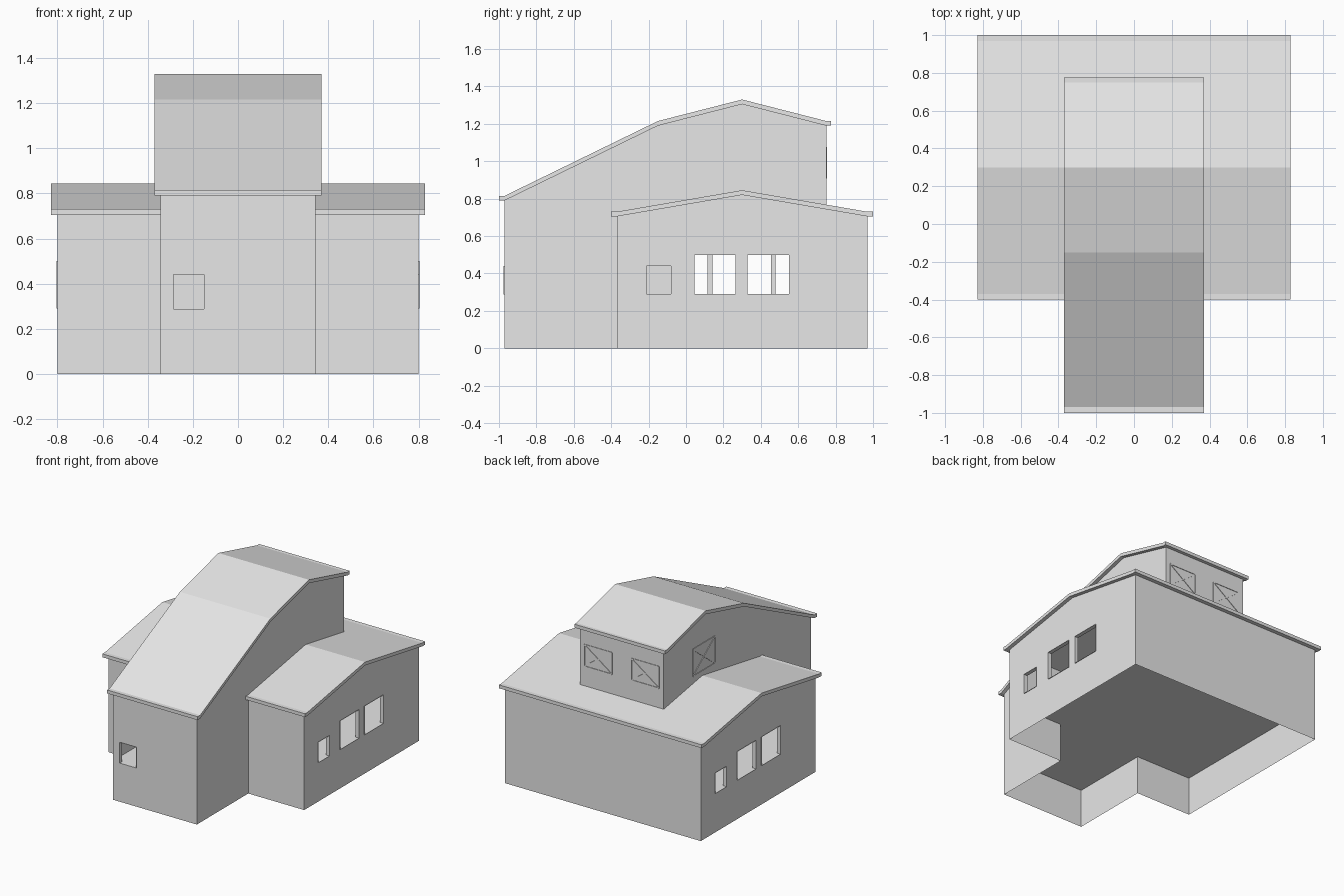
import bpy, bmesh
from mathutils import Vector

if "Cube" in bpy.data.objects:
    bpy.data.objects.remove(bpy.data.objects["Cube"])

mat = bpy.data.materials.new("light grey")
mat.diffuse_color = (0.8, 0.8, 0.8, 1)
mat.use_nodes = True
mat.node_tree.nodes["Principled BSDF"].inputs["Base Color"].default_value = mat.diffuse_color


def finish(bm, name):
    me = bpy.data.meshes.new(name)
    bm.to_mesh(me)
    bm.free()
    me.materials.append(mat)
    ob = bpy.data.objects.new(name, me)
    bpy.context.collection.objects.link(ob)
    return ob


def place(axis, off, a, b):
    """Point on a plane: axis x -> (off, a, b), y -> (a, off, b), z -> (a, b, off)."""
    return Vector({'x': (off, a, b), 'y': (a, off, b), 'z': (a, b, off)}[axis])


def panel(name, axis, off, pts, out, holes=()):
    """Flat wall with rectangular openings (a0, a1, z0, z1)."""
    bm = bmesh.new()
    f = bm.faces.new([bm.verts.new(place(axis, off, a, b)) for a, b in pts])
    f.normal_update()
    if f.normal.dot(place(axis, out, 0, 0)) < 0:
        f.normal_flip()
    na, nb = place(axis, 0, 1, 0), place(axis, 0, 0, 1)
    for a0, a1, z0, z1 in holes:
        for n, v in ((na, a0), (na, a1), (nb, z0), (nb, z1)):
            bmesh.ops.bisect_plane(bm, geom=bm.verts[:] + bm.edges[:] + bm.faces[:],
                                   plane_co=n * v, plane_no=n)

    def inside(face):
        c = face.calc_center_median()
        return any(a0 < c.dot(na) < a1 and z0 < c.dot(nb) < z1 for a0, a1, z0, z1 in holes)
    bmesh.ops.delete(bm, geom=[f for f in bm.faces if inside(f)], context='FACES')
    return finish(bm, name)


def rect(a0, a1, b0, b1):
    return [(a0, b0), (a1, b0), (a1, b1), (a0, b1)]


def window_lining(name, axis, off, out, hole):
    """Open sleeve lining a window hole, standing slightly proud of the wall."""
    bm = bmesh.new()
    loops = [[bm.verts.new(place(axis, off + d * out, a, b)) for a, b in rect(*hole)]
             for d in (0.005, -0.025)]
    for i in range(4):
        j = (i + 1) % 4
        bm.faces.new((loops[0][i], loops[0][j], loops[1][j], loops[1][i]))
    return finish(bm, name)


def roof(name, half, top, thick=0.025):
    """Roof slab: profile in y, z swept along x."""
    bm = bmesh.new()
    prof = top + [(y, z - thick) for y, z in reversed(top)]
    f = bm.faces.new([bm.verts.new((-half, y, z)) for y, z in prof])
    ext = bmesh.ops.extrude_face_region(bm, geom=[f])
    verts = [g for g in ext['geom'] if isinstance(g, bmesh.types.BMVert)]
    bmesh.ops.translate(bm, verts=verts, vec=(2 * half, 0, 0))
    bmesh.ops.recalc_face_normals(bm, faces=bm.faces[:])
    return finish(bm, name)


def crossed_window(name, axis, off, out, hole):
    """Thin raised border with two diagonal bars."""
    bm = bmesh.new()
    c = [Vector(p) for p in rect(*hole)]
    for p, q in [(c[i], c[(i + 1) % 4]) for i in range(4)] + [(c[0], c[2]), (c[1], c[3])]:
        d = (q - p).normalized() * 0.004
        s = Vector((-d.y, d.x))
        quad = [p + s, p - s, q - s, q + s]
        near = [bm.verts.new(place(axis, off, *v)) for v in quad]
        far = [bm.verts.new(place(axis, off + out * 0.004, *v)) for v in quad]
        bm.faces.new(far)
        for i in range(4):
            j = (i + 1) % 4
            bm.faces.new((near[i], near[j], far[j], far[i]))
    bmesh.ops.recalc_face_normals(bm, faces=bm.faces[:])
    return finish(bm, name)


# wide wing: gable ends with three windows, mirrored about the ridge line
gable = [(-0.37, 0), (0.97, 0), (0.97, 0.715), (0.3, 0.83), (-0.37, 0.715)]
right_holes = [(-0.21, -0.08, 0.29, 0.44), (0.045, 0.265, 0.29, 0.5), (0.33, 0.55, 0.29, 0.5)]
left_holes = [(0.595 - b, 0.595 - a, z0, z1) for a, b, z0, z1 in right_holes]
for side, s, holes in (("right", 1, right_holes), ("left", -1, left_holes)):
    panel(side + "_gable_wall", 'x', 0.8 * s, gable, s, holes)
    for i, h in enumerate(holes):
        window_lining(f"{side}_window_{i + 1}", 'x', 0.8 * s, s, h)
    panel(side + "_wing_front_wall", 'y', -0.37, rect(0.343 * s, 0.8 * s, 0, 0.715), -1)
panel("wing_back_wall", 'y', 0.97, rect(-0.8, 0.8, 0, 0.715), 1)
roof("wing_roof", 0.828, [(-0.4, 0.73), (-0.37, 0.73), (0.3, 0.845), (0.97, 0.73), (1.0, 0.73)])

# tall central block
side_outline = [(-0.97, 0), (-0.37, 0), (-0.37, 0.715), (0.3, 0.83), (0.75, 0.75),
                (0.75, 1.2), (0.3, 1.315), (-0.15, 1.2), (-0.97, 0.8)]
for side, s in (("right", 1), ("left", -1)):
    panel(side + "_tower_wall", 'x', 0.343 * s, side_outline, s)
front_hole = (-0.285, -0.15, 0.288, 0.44)
panel("tower_front_wall", 'y', -0.97, rect(-0.343, 0.343, 0, 0.8), -1, [front_hole])
window_lining("front_window", 'y', -0.97, -1, front_hole)
panel("tower_back_wall", 'y', 0.75, rect(-0.343, 0.343, 0.75, 1.2), 1)
roof("tower_roof", 0.37, [(-1, 0.815), (-0.97, 0.815), (-0.15, 1.215), (0.3, 1.33),
                          (0.75, 1.215), (0.775, 1.215)])

# upper windows with crossed bars
crossed_window("upper_back_window_1", 'y', 0.75, 1, (0.08, 0.305, 0.912, 1.072))
crossed_window("upper_back_window_2", 'y', 0.75, 1, (-0.305, -0.08, 0.912, 1.072))
crossed_window("upper_left_window", 'x', -0.343, -1, (0.15, 0.41, 0.88, 1.08))

# raised inner floor, and two inner posts seen through the windows
panel("wing_floor", 'z', 0.287, rect(-0.8, 0.8, -0.37, 0.97), 1)
panel("tower_floor", 'z', 0.287, rect(-0.343, 0.343, -0.97, -0.37), 1)
for i, y in enumerate((0.128, 0.467)):
    bm = bmesh.new()
    bmesh.ops.create_cube(bm, size=1)
    bmesh.ops.scale(bm, verts=bm.verts[:], vec=(0.025, 0.025, 0.45))
    bmesh.ops.translate(bm, verts=bm.verts[:], vec=(0, y, 0.512))
    finish(bm, f"inner_post_{i + 1}")
